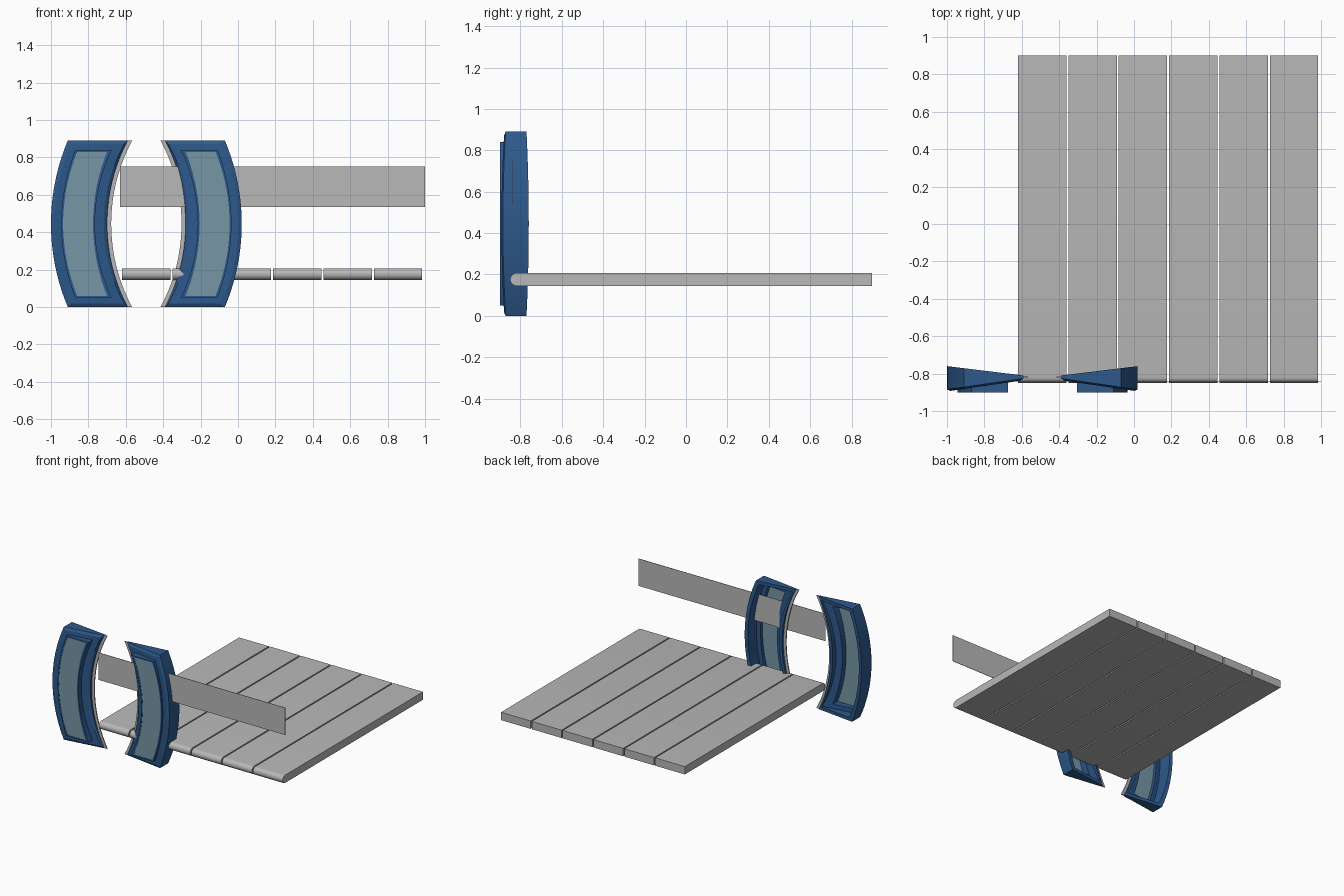
import bpy, bmesh, math

if "Cube" in bpy.data.objects:
    bpy.data.objects.remove(bpy.data.objects["Cube"])

H = 0.89          # pad height
MIRROR_X = -0.49  # plane between the two pads
N = 20            # segments along each curved side


def material(name, rgb):
    m = bpy.data.materials.new(name)
    m.diffuse_color = (*rgb, 1)
    m.use_nodes = True
    m.node_tree.nodes["Principled BSDF"].inputs["Base Color"].default_value = m.diffuse_color
    return m


GREY = material("light_grey", (0.48, 0.48, 0.48))
BLUE = material("deep_blue", (0.026, 0.10, 0.26))
GLASS = material("pale_glass", (0.18, 0.31, 0.38))


def finish(bm, name, mat, smooth=True):
    bmesh.ops.recalc_face_normals(bm, faces=bm.faces[:])
    me = bpy.data.meshes.new(name)
    bm.to_mesh(me)
    bm.free()
    ob = bpy.data.objects.new(name, me)
    bpy.context.collection.objects.link(ob)
    me.materials.append(mat)
    if smooth:
        bpy.ops.object.select_all(action='DESELECT')
        ob.select_set(True)
        bpy.context.view_layer.objects.active = ob
        bpy.ops.object.shade_smooth_by_angle(angle=math.radians(25))
    return ob


def arc_x(mid, end, t):
    # circular arc through mid (t=0) and end (t=+-1), half height H/2
    s, h = end - mid, H / 2
    r = (s * s + h * h) / (2 * s)
    return mid + r - math.sqrt(r * r - (t * h) ** 2)


def outline(om, oe, im, ie, z0, z1):
    # curved panel outline: outer side going up, inner side going down
    ts = [-1 + 2 * i / N for i in range(N + 1)]
    z = lambda t: z0 + (z1 - z0) * (t + 1) / 2
    return ([(arc_x(om, oe, t), z(t)) for t in ts] +
            [(arc_x(im, ie, t), z(t)) for t in reversed(ts)])


def inset(d):
    return outline(-1.0 + d, -0.91 + d, -0.70 - d, -0.59 - d, d, H - d)


def front(x):
    return -0.892 + 0.145 * (x + 0.98)


def back(x):
    return -0.76 - 0.122 * (x + 1.0)


def loft(name, mat, rings, side, smooth=True):
    # closed tube of loops; side = 1 keeps left, -1 mirrors to the right pad
    bm = bmesh.new()
    loops = [[bm.verts.new((x if side > 0 else 2 * MIRROR_X - x, yf(x), z))
              for x, z in pts] for pts, yf in rings]
    for a, b in zip(loops, loops[1:] + loops[:1]):
        n = len(a)
        for i in range(n):
            j = (i + 1) % n
            bm.faces.new((a[i], a[j], b[j], b[i]))
    return finish(bm, name, mat, smooth)


def plate(name, mat, pts, y0, y1, side):
    # thin curved plate made of quads across its width
    bm = bmesh.new()
    fx = lambda x: x if side > 0 else 2 * MIRROR_X - x
    A = [bm.verts.new((fx(x), y0, z)) for x, z in pts]
    B = [bm.verts.new((fx(x), y1, z)) for x, z in pts]
    n = len(A)
    for i in range(n):
        j = (i + 1) % n
        bm.faces.new((A[i], A[j], B[j], B[i]))
    for V in (A, B):
        for i in range(n // 2 - 1):
            bm.faces.new((V[i], V[i + 1], V[n - 2 - i], V[n - 1 - i]))
    return finish(bm, name, mat)


bump = outline(-0.945, -0.87, -0.765, -0.675, 0.05, 0.84)
window = outline(-0.935, -0.86, -0.775, -0.70, 0.06, 0.83)

for side, tag in ((1, "left"), (-1, "right")):
    # hollow frame: outer wall, chamfer, raised window surround, inner wall
    loft(tag + "_pad_frame", BLUE, [
        (inset(0), back),
        (inset(0), lambda x: front(x) + 0.010),
        (inset(0.018), front),
        (bump, front),
        (bump, lambda x: -0.90),
        (window, lambda x: -0.90),
        (window, lambda x: front(x) + 0.02),
        (inset(0.025), lambda x: front(x) + 0.02),
        (inset(0.025), back),
    ], side)
    # window pane
    plate(tag + "_pad_pane", GLASS, window, -0.898, -0.890, side)
    # grey trim along the concave edge
    plate(tag + "_pad_trim", GREY,
          outline(-0.705, -0.595, -0.678, -0.566, 0.0, H), -0.824, -0.816, side)

# floor slats with a rounded front edge
r, zc, y_back = 0.031, 0.176, 0.90
profile = [(y_back, zc - r)]
for i in range(13):
    a = math.radians(-90 - 180 * i / 12)
    profile.append((-0.85 + r + r * math.cos(a), zc + r * math.sin(a)))
profile.append((y_back, zc + r))
for k in range(6):
    x0 = -0.62 + 0.2692 * k
    bm = bmesh.new()
    f = bm.faces.new([bm.verts.new((x0, y, z)) for y, z in profile])
    ext = bmesh.ops.extrude_face_region(bm, geom=[f])
    for v in ext["geom"]:
        if isinstance(v, bmesh.types.BMVert):
            v.co.x += 0.259
    finish(bm, "slat_%d" % (k + 1), GREY)

# thin upright rail board
bm = bmesh.new()
bmesh.ops.create_cube(bm, size=1)
for v in bm.verts:
    v.co.x = 0.185 + v.co.x * 1.63
    v.co.y = -0.84 + v.co.y * 0.003
    v.co.z = 0.643 + v.co.z * 0.215
finish(bm, "rail_board", GREY, smooth=False)
